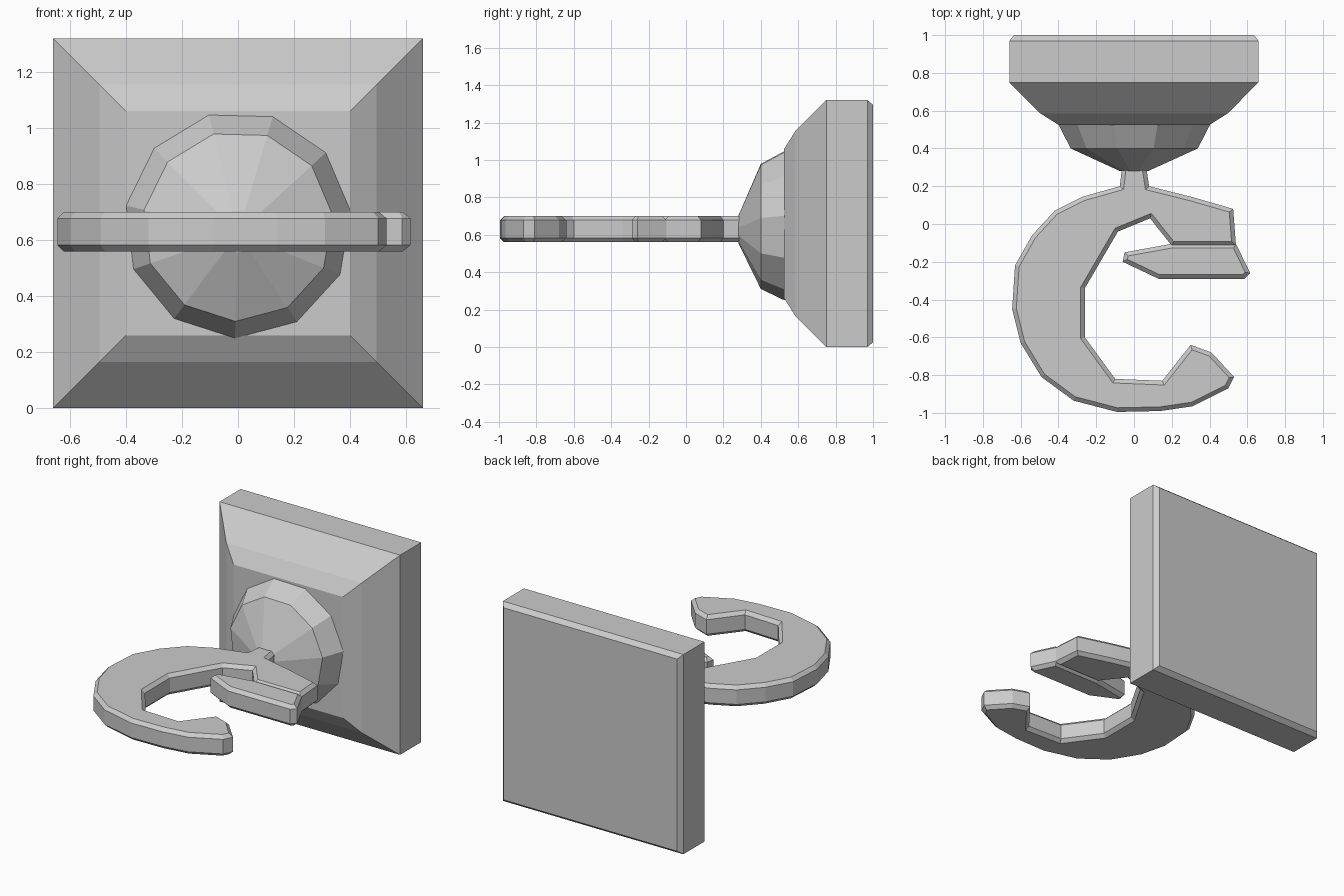
import bpy, bmesh
from math import cos, sin, pi

if "Cube" in bpy.data.objects:
    bpy.data.objects.remove(bpy.data.objects["Cube"])


def finish(name, bm):
    bmesh.ops.recalc_face_normals(bm, faces=bm.faces)
    mesh = bpy.data.meshes.new(name)
    bm.to_mesh(mesh)
    bm.free()
    obj = bpy.data.objects.new(name, mesh)
    bpy.context.collection.objects.link(obj)
    return obj


def loft(name, rings):
    """Skin matching rings of points and cap both ends."""
    bm = bmesh.new()
    loops = [[bm.verts.new(p) for p in ring] for ring in rings]
    n = len(loops[0])
    for a, b in zip(loops, loops[1:]):
        for i in range(n):
            j = (i + 1) % n
            bm.faces.new((a[i], a[j], b[j], b[i]))
    bm.faces.new(loops[0])
    bm.faces.new(loops[-1])
    return finish(name, bm)


def slab(name, outline, z0, z1, chamfer):
    """Extrude a top-view outline and chamfer its upper and lower rims."""
    bm = bmesh.new()
    face = bm.faces.new([bm.verts.new((x, y, z0)) for x, y in outline])
    ext = bmesh.ops.extrude_face_region(bm, geom=[face])
    for v in ext["geom"]:
        if isinstance(v, bmesh.types.BMVert):
            v.co.z = z1
    bm.normal_update()
    bmesh.ops.recalc_face_normals(bm, faces=bm.faces)
    rims = [e for e in bm.edges if abs(e.verts[0].co.z - e.verts[1].co.z) < 1e-4]
    bmesh.ops.bevel(bm, geom=rims, offset=chamfer, segments=1,
                    affect='EDGES', clamp_overlap=False)
    caps = [f for f in bm.faces if len(f.verts) > 4]
    bmesh.ops.triangulate(bm, faces=caps)
    return finish(name, bm)


def rect(y, inset):
    a, b = 0.66 - inset, 1.32 - inset
    return [(-a, y, inset), (a, y, inset), (a, y, b), (-a, y, b)]


def ring(y, r, zc, n=11):
    angles = [1.83 + 2 * pi * i / n for i in range(n)]
    return [(r * cos(t), y, zc + r * sin(t)) for t in angles]


# Square wall plate with softened back rim and stepped bevelled front
loft("wall_plate", [rect(1.0, 0.025), rect(0.97, 0.0), rect(0.75, 0.0),
                    rect(0.585, 0.165), rect(0.525, 0.26)])

# Faceted dome carrying the hook
loft("dome", [ring(0.56, 0.405, 0.655), ring(0.525, 0.405, 0.655),
              ring(0.40, 0.34, 0.65), ring(0.28, 0.075, 0.63)])

# Large curved hook, neck and upper right arm as one flat slab
hook_outline = [
    (-0.06, 0.33), (-0.075, 0.20), (-0.27, 0.145), (-0.42, 0.07),
    (-0.54, -0.06), (-0.63, -0.22), (-0.645, -0.45), (-0.60, -0.63),
    (-0.49, -0.81), (-0.32, -0.935), (-0.09, -0.995), (0.14, -0.99),
    (0.31, -0.965), (0.50, -0.87), (0.53, -0.81), (0.41, -0.68),
    (0.30, -0.64), (0.15, -0.83), (-0.10, -0.82), (-0.26, -0.60),
    (-0.26, -0.34), (-0.085, -0.04), (0.085, 0.03), (0.20, -0.115),
    (0.54, -0.115), (0.525, 0.08), (0.30, 0.145), (0.08, 0.20), (0.06, 0.33)]
slab("hook", hook_outline, 0.56, 0.70, 0.022)

# Short pointed bar below the arm
bar_outline = [(-0.06, -0.20), (-0.05, -0.15), (0.20, -0.105), (0.54, -0.105),
               (0.615, -0.26), (0.585, -0.29), (0.13, -0.29)]
slab("pointed_bar", bar_outline, 0.56, 0.70, 0.022)
